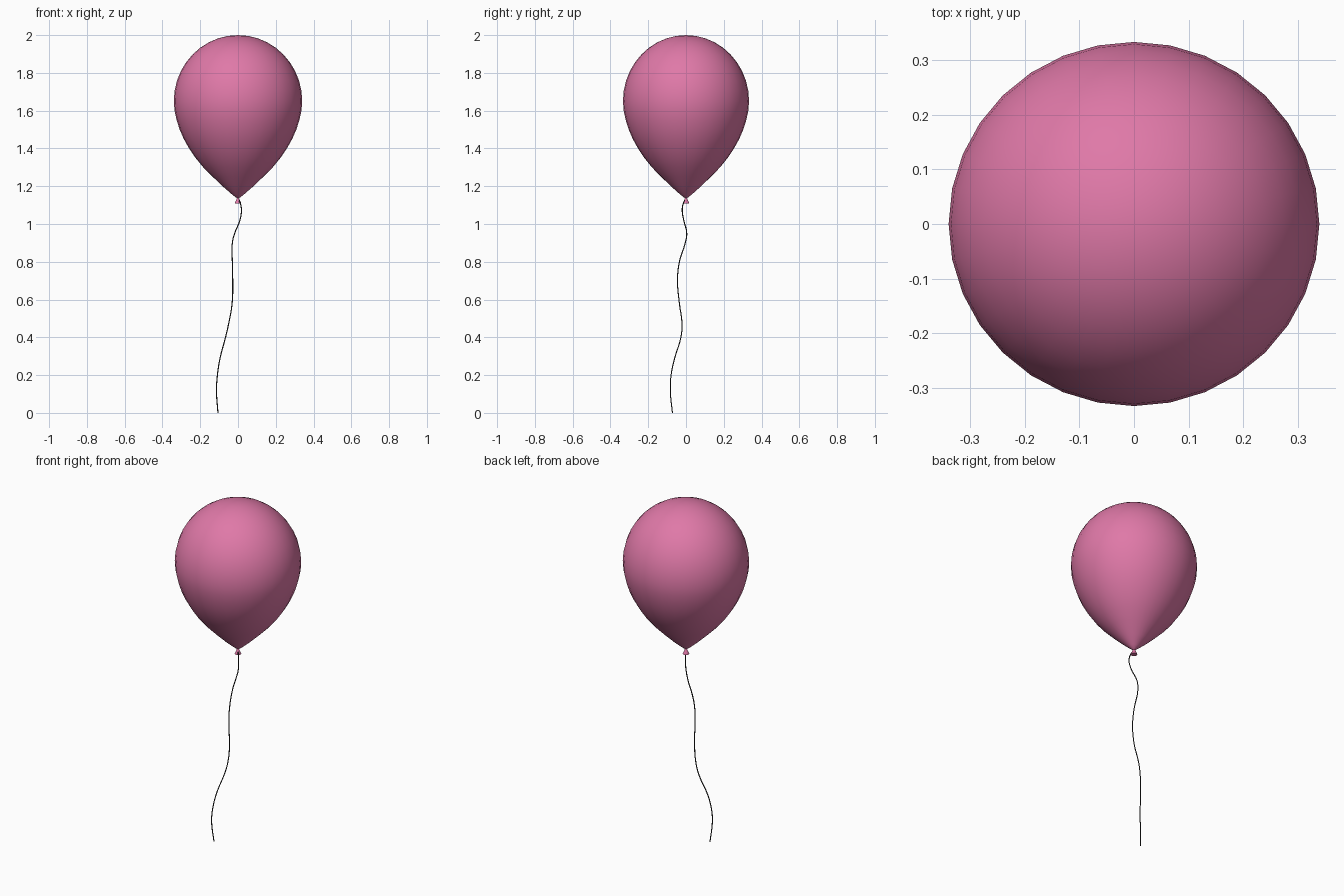
import bpy, bmesh, math

if "Cube" in bpy.data.objects:
    bpy.data.objects.remove(bpy.data.objects["Cube"])

pink = bpy.data.materials.new("pink_rubber")
pink.diffuse_color = (0.74, 0.19, 0.39, 1)
pink.use_nodes = True
pink.node_tree.nodes["Principled BSDF"].inputs["Base Color"].default_value = pink.diffuse_color
dark = bpy.data.materials.new("string_dark")
dark.diffuse_color = (0.03, 0.03, 0.03, 1)
dark.use_nodes = True
dark.node_tree.nodes["Principled BSDF"].inputs["Base Color"].default_value = dark.diffuse_color


def lathe(name, profile, sides, mat, y_scale=1.0, smooth=True):
    """Revolve (radius, z) points about z; radius 0 makes a pole."""
    bm = bmesh.new()
    rings = []
    for r, z in profile:
        if r == 0:
            rings.append([bm.verts.new((0, 0, z))] * sides)
        else:
            rings.append([bm.verts.new((r * math.cos(2 * math.pi * i / sides),
                                        r * math.sin(2 * math.pi * i / sides) * y_scale, z))
                          for i in range(sides)])
    for a, b in zip(rings, rings[1:]):
        for i in range(sides):
            j = (i + 1) % sides
            f = bm.faces.new(list(dict.fromkeys((a[i], b[i], b[j], a[j]))))
            f.smooth = smooth
    bmesh.ops.recalc_face_normals(bm, faces=bm.faces)
    me = bpy.data.meshes.new(name)
    bm.to_mesh(me)
    bm.free()
    me.materials.append(mat)
    ob = bpy.data.objects.new(name, me)
    bpy.context.collection.objects.link(ob)
    return ob


# Balloon: domed top, tapering lower half
dome = [(0, 2.0)] + [(0.34 * math.sin(t * math.pi / 20), 1.65 + 0.35 * math.cos(t * math.pi / 20))
                     for t in range(1, 11)]
taper = [(0.336, 1.60), (0.325, 1.55), (0.309, 1.50), (0.287, 1.45), (0.259, 1.40),
         (0.225, 1.35), (0.184, 1.30), (0.134, 1.25), (0.076, 1.195), (0.03, 1.155),
         (0.006, 1.137), (0, 1.135)]
lathe("balloon", dome + taper, 32, pink, 0.982)

# Flared knot under the balloon
lathe("knot", [(0, 1.142), (0.004, 1.14), (0.018, 1.108), (0, 1.108)], 12, pink, smooth=False)

# Wavy string
path = [(0, 0, 1.135), (0.012, -0.014, 1.11), (0.018, -0.020, 1.075), (0.010, -0.012, 1.02),
        (-0.018, 0.004, 0.95), (-0.030, -0.004, 0.90), (-0.030, -0.035, 0.80),
        (-0.028, -0.045, 0.70), (-0.031, -0.035, 0.58), (-0.050, -0.021, 0.47),
        (-0.066, -0.027, 0.40), (-0.095, -0.060, 0.29), (-0.109, -0.079, 0.20),
        (-0.114, -0.083, 0.12), (-0.106, -0.072, 0)]
cu = bpy.data.curves.new("string", "CURVE")
cu.dimensions = "3D"
cu.bevel_depth = 0.003
cu.bevel_resolution = 1
cu.resolution_u = 4
cu.use_fill_caps = True
sp = cu.splines.new("BEZIER")
sp.bezier_points.add(len(path) - 1)
for p, co in zip(sp.bezier_points, path):
    p.co = co
    p.handle_left_type = p.handle_right_type = "AUTO"
cu.materials.append(dark)
bpy.context.collection.objects.link(bpy.data.objects.new("string", cu))
